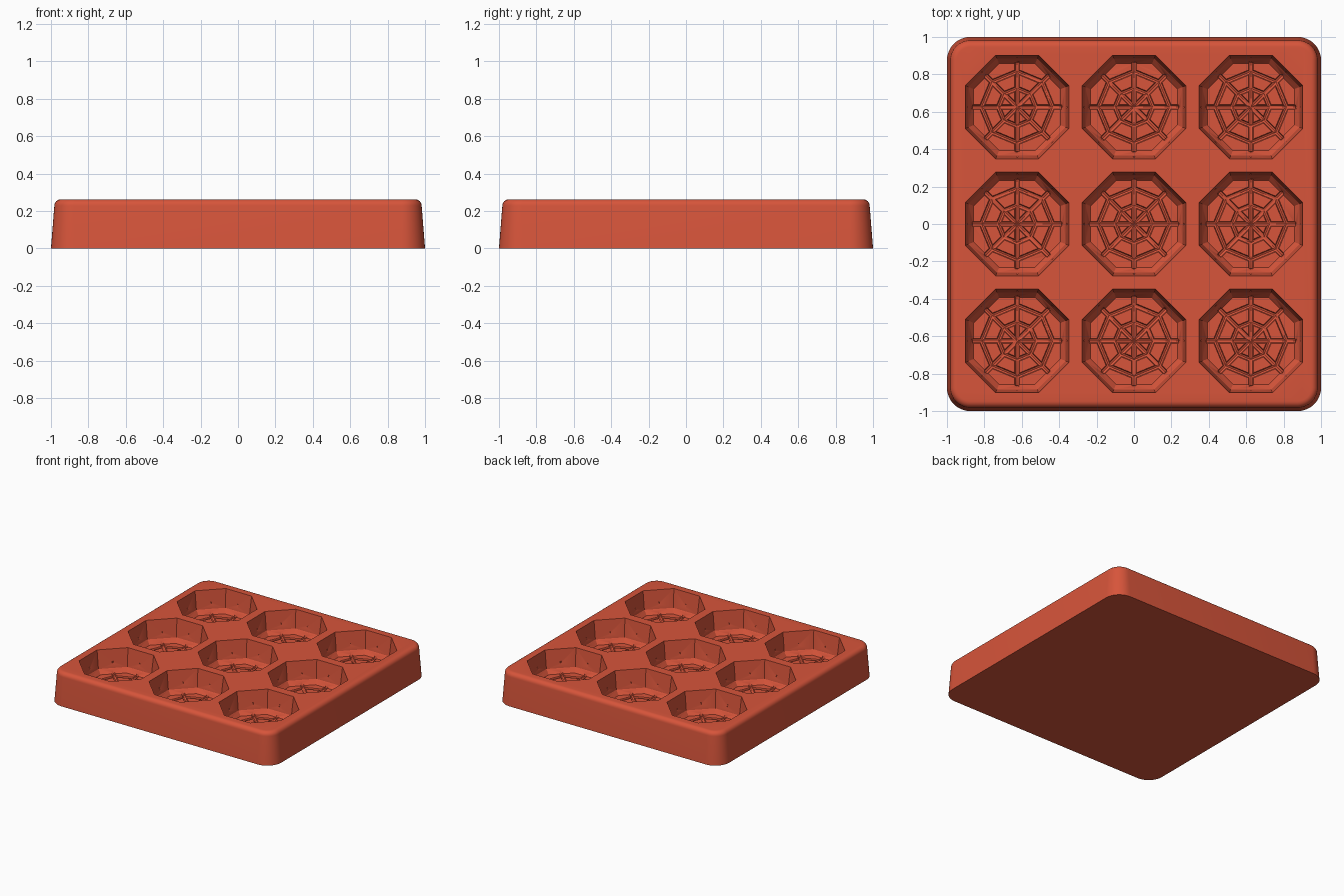
import bpy, bmesh
from math import cos, sin, pi
from mathutils import Vector, Matrix

cube = bpy.data.objects.get("Cube")
if cube:
    bpy.data.objects.remove(cube, do_unlink=True)

TOP, FLOOR, PITCH, ROD = 0.262, 0.08, 0.625, 0.014

clay = bpy.data.materials.new("terracotta red")
clay.use_nodes = True
colour = (0.68, 0.09, 0.043, 1)
clay.diffuse_color = colour
clay.node_tree.nodes["Principled BSDF"].inputs["Base Color"].default_value = colour


def make_object(name, bm):
    bmesh.ops.recalc_face_normals(bm, faces=bm.faces)
    mesh = bpy.data.meshes.new(name)
    bm.to_mesh(mesh)
    bm.free()
    mesh.materials.append(clay)
    obj = bpy.data.objects.new(name, mesh)
    bpy.context.collection.objects.link(obj)
    return obj


def loft(bm, sections, closed=False):
    """Skin a list of point loops; cap the ends or join them into a ring."""
    loops = [[bm.verts.new(p) for p in s] for s in sections]
    n = len(loops[0])
    pairs = list(zip(loops, loops[1:]))
    if closed:
        pairs.append((loops[-1], loops[0]))
    else:
        bm.faces.new(loops[0])
        bm.faces.new(loops[-1])
    for a, b in pairs:
        for i in range(n):
            j = (i + 1) % n
            bm.faces.new((a[i], a[j], b[j], b[i]))


def rounded_square(half, radius, z, steps=10):
    pts = []
    for quarter in range(4):
        mid = pi / 4 + quarter * pi / 2
        cx, cy = (half - radius) * 2 ** 0.5 * cos(mid), (half - radius) * 2 ** 0.5 * sin(mid)
        for k in range(steps + 1):
            a = quarter * pi / 2 + k / steps * pi / 2
            pts.append((cx + radius * cos(a), cy + radius * sin(a), z))
    return pts


def octagon(centre, apothem, z):
    r = apothem / cos(pi / 8)
    return [centre + Vector((r * cos(a), r * sin(a), z))
            for a in (pi / 8 + i * pi / 4 for i in range(8))]


def rod(bm, start, end, r1, r2):
    axis = end - start
    turn = axis.to_track_quat('Z', 'Y').to_matrix().to_4x4()
    bmesh.ops.create_cone(bm, cap_ends=True, segments=8, radius1=r1, radius2=r2,
                          depth=axis.length,
                          matrix=Matrix.Translation((start + end) / 2) @ turn)


def web_ring(bm, centre, radius):
    sections = []
    for i in range(8):
        d = Vector((cos(i * pi / 4), sin(i * pi / 4), 0))
        sections.append([centre + d * (radius + ROD * cos(t)) + Vector((0, 0, FLOOR + ROD * sin(t)))
                         for t in (k * pi / 4 for k in range(8))])
    loft(bm, sections, closed=True)


# Tapered tray block with rounded corners and a rounded top edge
bm = bmesh.new()
fillet = 0.035
sections = [rounded_square(1.0, 0.125, 0)]
for k in range(7):
    a = k / 6 * pi / 2
    inset = 0.018 + fillet * (1 - cos(a))
    sections.append(rounded_square(1 - inset, 0.125 - inset, TOP - fillet + fillet * sin(a)))
loft(bm, sections)
tray = make_object("tray_block", bm)

# Nine octagonal pockets with web grooves in their floors and walls
bm = bmesh.new()
for ix in (-1, 0, 1):
    for iy in (-1, 0, 1):
        c = Vector((ix * PITCH, iy * PITCH, 0))
        loft(bm, [octagon(c, 0.232, FLOOR), octagon(c, 0.26, FLOOR + 0.035),
                  octagon(c, 0.277, TOP), octagon(c, 0.277, TOP + 0.05)])
        for i in range(8):
            d = Vector((cos(i * pi / 4), sin(i * pi / 4), 0))
            low = Vector((0, 0, FLOOR))
            if i < 4:
                rod(bm, c + low - d * 0.236, c + low + d * 0.236, ROD, ROD)
            rod(bm, c + low + d * 0.228, c + d * 0.268 + Vector((0, 0, 0.17)), ROD, 0.004)
        for radius in (0.1, 0.19):
            web_ring(bm, c, radius)
cutter = make_object("pocket_cutter", bm)
cutter.hide_render = True

cut = tray.modifiers.new("pockets", 'BOOLEAN')
cut.operation = 'DIFFERENCE'
cut.solver = 'EXACT'
cut.use_self = True
cut.object = cutter

bpy.ops.object.select_all(action='DESELECT')
tray.select_set(True)
bpy.context.view_layer.objects.active = tray
bpy.ops.object.modifier_apply(modifier=cut.name)
bpy.data.objects.remove(cutter, do_unlink=True)
bpy.ops.object.shade_smooth_by_angle(angle=pi / 6)
